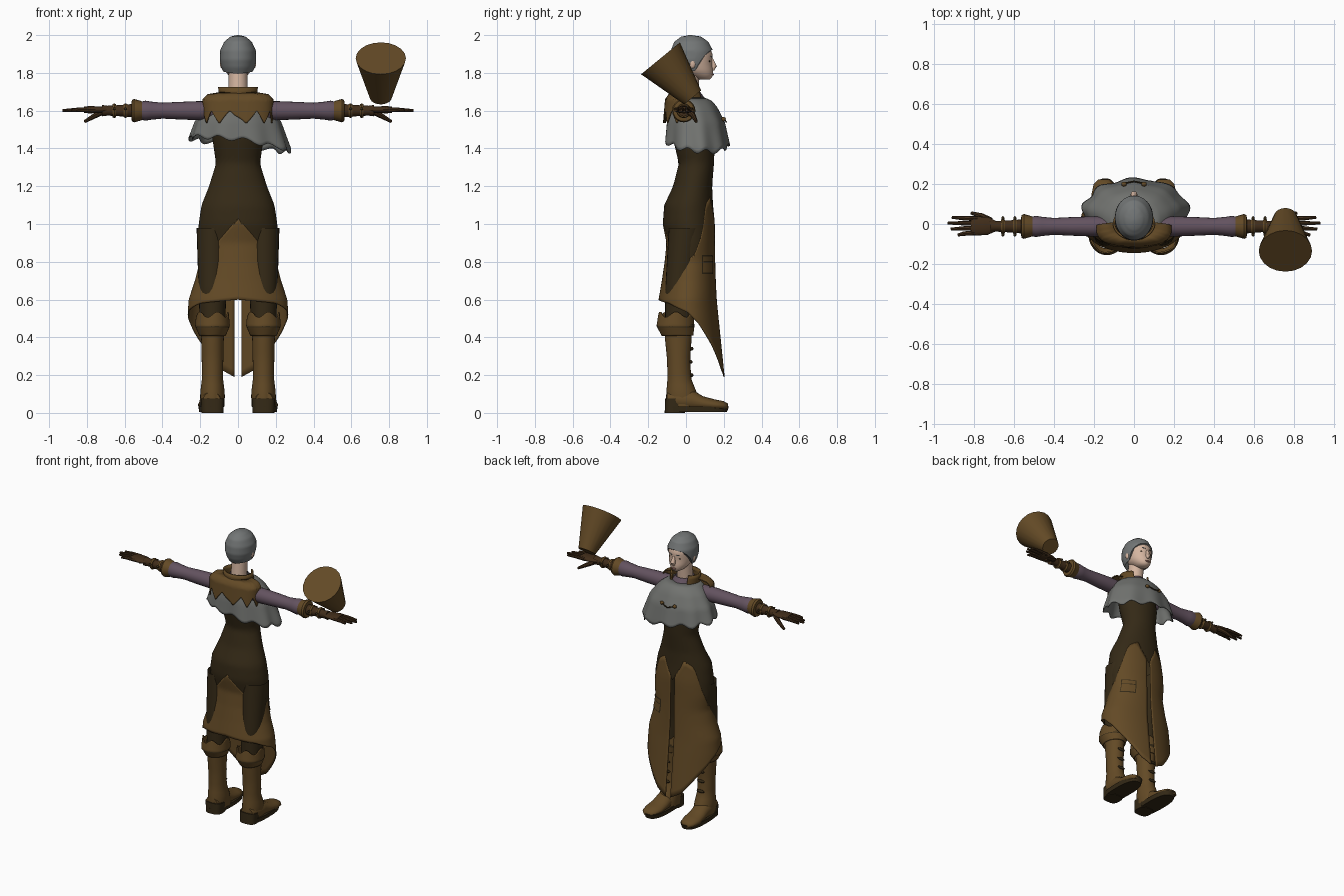
import bpy, bmesh, math
from mathutils import Vector

if "Cube" in bpy.data.objects:
    bpy.data.objects.remove(bpy.data.objects["Cube"])


def material(name, r, g, b):
    m = bpy.data.materials.new(name)
    m.use_nodes = True
    m.diffuse_color = (r, g, b, 1)
    bsdf = m.node_tree.nodes["Principled BSDF"]
    bsdf.inputs["Base Color"].default_value = (r, g, b, 1)
    bsdf.inputs["Roughness"].default_value = 0.9
    return m


leather = material("tan leather", .125, .068, .019)
dark = material("dark brown cloth", .034, .022, .008)
glove = material("glove brown", .052, .026, .010)
grey = material("grey wool", .165, .17, .16)
hair_grey = material("grey hair", .17, .18, .18)
lilac = material("dusty lilac", .125, .085, .115)
skin = material("skin", .66, .46, .35)
lip = material("lip", .40, .20, .16)


def finish(name, bm, mat, thick=0, angle=40):
    bmesh.ops.recalc_face_normals(bm, faces=bm.faces)
    mesh = bpy.data.meshes.new(name)
    bm.to_mesh(mesh)
    bm.free()
    mesh.materials.append(mat)
    ob = bpy.data.objects.new(name, mesh)
    bpy.context.collection.objects.link(ob)
    if thick:
        mod = ob.modifiers.new("thickness", "SOLIDIFY")
        mod.thickness, mod.offset = thick, 0
    bpy.ops.object.select_all(action="DESELECT")
    ob.select_set(True)
    bpy.context.view_layer.objects.active = ob
    bpy.ops.object.shade_smooth_by_angle(angle=math.radians(angle))
    return ob


def loft(name, rings, mat, closed=True, caps=True, thick=0, angle=40):
    bm = bmesh.new()
    vs = [[bm.verts.new(p) for p in ring] for ring in rings]
    n = len(vs[0])
    for lo, hi in zip(vs, vs[1:]):
        for i in range(n if closed else n - 1):
            j = (i + 1) % n
            bm.faces.new((lo[i], lo[j], hi[j], hi[i]))
    if closed and caps:
        bm.faces.new(vs[0])
        bm.faces.new(vs[-1])
    return finish(name, bm, mat, thick, angle)


def lerp(table, v):
    """Read every column of a table, sorted by its first column, at v."""
    if v <= table[0][0]:
        return table[0][1:]
    for a, b in zip(table, table[1:]):
        if v <= b[0]:
            t = (v - a[0]) / (b[0] - a[0])
            return [p + (q - p) * t for p, q in zip(a[1:], b[1:])]
    return table[-1][1:]


def fold(a):
    return 180 - abs(180 - a % 360)


def curve(*pairs):
    return lambda a: lerp(pairs, fold(a))[0]


def shell(name, prof, mat, top, bottom, span=None, cx=0, rows=16, cols=48,
          power=2, grow=0, ripple=None, caps=False, thick=0, angle=40):
    """Upright shell: prof rows are height, half width, back y, front y.
    Angles run round from the front; top and bottom may depend on them."""
    prof = sorted(prof)
    start, end = span or (0, 360)
    count = cols if span is None else cols + 1
    edge = lambda e, a: e(a) if callable(e) else e
    rings = []
    for r in range(rows + 1):
        t, ring = r / rows, []
        for c in range(count):
            a = start + (end - start) * c / cols
            z = edge(top, a) * (1 - t) + edge(bottom, a) * t
            hw, yb, yf = lerp(prof, z)
            k = 1 + (ripple(a, t) if ripple else 0)
            s, q = math.sin(math.radians(a)), math.cos(math.radians(a))
            x = math.copysign(abs(s) ** (2 / power), s) * (hw + grow) * k
            y = math.copysign(abs(q) ** (2 / power), q) * ((yf - yb) / 2 + grow) * k
            ring.append((cx + x, (yf + yb) / 2 + y, z))
        rings.append(ring)
    return loft(name, rings, mat, span is None, caps, thick, angle)


def tube(name, points, radii, mat, flat=1, sides=14):
    """Round bar through points; flat squashes it vertically."""
    pts, rings = [Vector(p) for p in points], []
    axis = (pts[-1] - pts[0]).normalized()
    u = axis.cross(Vector((0, 0, 1))).normalized()
    w = u.cross(axis)
    for p, r in zip(pts, radii):
        ring = []
        for i in range(sides):
            a = math.tau * i / sides
            ring.append(p + u * r * math.cos(a) + w * r * flat * math.sin(a))
        rings.append(ring)
    return loft(name, rings, mat)


def ball(name, centre, size, mat):
    bm = bmesh.new()
    bmesh.ops.create_uvsphere(bm, u_segments=14, v_segments=8, radius=1)
    for v in bm.verts:
        v.co = Vector(c + s * k for c, s, k in zip(centre, size, v.co))
    return finish(name, bm, mat, angle=60)


# Bodice and long split skirt share one body profile
body = [(1.58, .14, -.08, .12), (1.45, .132, -.065, .15), (1.32, .113, -.035, .145),
        (1.2, .15, -.065, .135), (1.1, .19, -.112, .14), (1, .205, -.12, .15),
        (.9, .207, -.10, .15), (.8, .2, -.11, .152), (.7, .225, -.125, .155),
        (.6, .258, -.142, .16), (.5, .265, -.145, .17), (.18, .265, -.145, .203)]
waist = curve((0, 1), (25, 1.14), (45, 1.1), (60, .95), (80, .83), (100, .79),
              (122, .77), (150, .9), (180, 1.02))
hem = curve((0, .18), (20, .23), (45, .36), (70, .47), (90, .53), (130, .58), (180, .6))
shell("bodice", body, dark, 1.58, waist, rows=28, cols=72, grow=.003)
shell("skirt", body, leather, lambda a: waist(a) + .01, hem, span=(4, 356),
      rows=22, cols=90, thick=.006)
shell("pocket_edge", body, dark, .835, .735, span=(28, 62), rows=4, cols=8, grow=.006)
shell("pocket", body, leather, .828, .742, span=(30, 60), rows=4, cols=8, grow=.009)
shell("pocket_flap", body, dark, .803, .797, span=(30, 60), rows=1, cols=8, grow=.011)

# Shoulder cape with rippled hem
cape = [(1.67, .09, -.06, .09), (1.65, .13, -.075, .135), (1.62, .17, -.085, .16),
        (1.54, .225, -.1, .2), (1.4, .272, -.112, .228)]


def cape_hem(a):
    side = math.sin(math.radians(a))
    base = curve((0, 1.42), (50, 1.41), (90, 1.42), (180, 1.45))(a)
    return base - .035 * side + .012 * math.sin(math.radians(a * 11))


shell("cape", cape, grey, 1.67, cape_hem, rows=14, cols=96, thick=.006,
      ripple=lambda a, t: .035 * t * math.sin(math.radians(a * 9 + 90)), angle=60)
for x in (-.05, .05):
    ball("cape_clasp", (x, .199, 1.555), (.014, .012, .012), leather)
tube("clasp_cord", [(-.05, .203, 1.555), (0, .213, 1.54), (.05, .203, 1.555)],
     [.004] * 3, dark, sides=6)

# Leather mantle over the back and shoulders, with a pointed hem
mantle = [(1.695, .095, -.07, .06), (1.685, .16, -.09, .06), (1.66, .185, -.108, .06),
          (1.5, .18, -.122, .07)]
points = lambda a: 1.565 + .035 * math.asin(math.sin(math.radians(a * 10))) / 1.57
shell("mantle", mantle, leather, 1.695, points, span=(82, 278), rows=12, cols=98,
      power=2.6, thick=.006)
neckline = [(1.725, .1, -.075, .08), (1.65, .095, -.08, .1)]
shell("collar", neckline, leather, 1.725, 1.65, span=(38, 322), rows=3, thick=.01)
shell("scarf", [(1.70, .06, -.05, .075), (1.63, .095, -.06, .125)], lilac, 1.7, 1.63, rows=4)

# Neck, head and cropped hair
shell("neck", [(1.83, .048, -.03, .075), (1.62, .055, -.05, .06)], skin, 1.83, 1.62, cols=24)
head = [(1.765, .022, .07, .125), (1.78, .045, .03, .14), (1.81, .068, -.02, .143),
        (1.85, .08, -.05, .138), (1.9, .085, -.065, .14), (1.95, .075, -.05, .12),
        (1.985, .04, -.01, .08)]
shell("head", head, skin, 1.985, 1.765, caps=True, angle=70)
scalp = [(2, .006, .015, .03), (1.992, .04, -.025, .08), (1.965, .073, -.062, .118),
         (1.92, .094, -.08, .142), (1.87, .096, -.083, .146), (1.83, .088, -.072, .14),
         (1.79, .072, -.05, .12)]
hairline = curve((0, 1.925), (35, 1.915), (55, 1.89), (72, 1.85), (82, 1.81), (180, 1.795))
shell("hair", scalp, hair_grey, 2, hairline, rows=24, caps=True, angle=60)

# Face details
tube("nose", [(0, .136, 1.875), (0, .147, 1.835), (0, .14, 1.812)], [.007, .017, .009], skin)
ball("lips", (0, .141, 1.792), (.018, .007, .006), lip)
for s in (-1, 1):
    ball("eye", (s * .034, .124, 1.862), (.013, .005, .005), dark)
    tube("eyebrow", [(s * .016, .139, 1.884), (s * .034, .129, 1.889), (s * .053, .109, 1.882)],
         [.003, .004, .002], hair_grey, sides=6)
    ball("ear", (s * .086, .035, 1.85), (.01, .016, .026), skin)

for s in (-1, 1):
    # Sleeve, cuff and glove lie along x
    def bar(name, spec, mat, y=-.012, z=1.6, flat=1):
        tube(name, [(s * x, y, z) for x, r in spec], [r for x, r in spec], mat, flat, 20)

    bar("sleeve", [(.13, .05), (.22, .05), (.32, .046), (.4, .042), (.46, .048),
                   (.49, .053), (.53, .044)], lilac)
    bar("cuff", [(.5, .046), (.515, .052), (.55, .062), (.562, .056), (.565, .03)], leather)
    bar("glove_wrist", [(.55, .036), (.62, .03), (.69, .026), (.72, .03)], glove)
    for x in (.595, .655):
        bar("wrist_strap", [(x - .01, .034), (x, .039), (x + .01, .034)], leather)
        for y in (-.053, .029):
            ball("strap_stud", (s * x, y, 1.61), (.008, .01, .008), dark)
    bar("palm", [(.69, .026), (.73, .044), (.79, .048), (.815, .04)], glove, -.01, 1.605, .4)
    for y, tip in ((-.048, .88), (-.022, .915), (.004, .93), (.029, .91)):
        tube("finger", [(s * .78, y * .9, 1.605), (s * .85, y, 1.605), (s * tip, y * 1.15, 1.601)],
             [.013, .011, .007], glove, sides=8)
    tube("thumb", [(s * .715, .015, 1.595), (s * .76, .04, 1.572), (s * .812, .055, 1.542)],
         [.017, .014, .008], glove, sides=8)

    # Trouser leg, boot and turned-down boot cuff
    cx = s * .135
    leg = [(1, .085, -.09, .09), (.65, .074, -.11, .04), (.45, .066, -.11, .035)]
    shell("trouser_leg", leg, dark, .98, .45, cx=cx, cols=24)
    boot = [(.52, .065, -.12, .035), (.4, .06, -.112, .03), (.28, .057, -.1, .022),
            (.18, .056, -.098, .028), (.1, .066, -.105, .06), (.03, .062, -.105, .08)]
    shell("boot_shaft", boot, leather, .5, .03, cx=cx, cols=28)
    fold_rows = [(.55, .08, -.138, .035), (.46, .088, -.152, .04), (.41, .066, -.125, .035)]
    shell("boot_cuff", fold_rows, leather, lambda a: .52 + .015 * math.sin(math.radians(a * 5)),
          .41, cx=cx, thick=.008)
    shell("cuff_band", [(.47, .087, -.151, .041), (.45, .088, -.152, .041)], dark, .47, .452,
          cx=cx, rows=1, grow=.003)
    for z, y in ((.2, .03), (.27, .026), (.34, .03)):
        ball("boot_lace", (cx, y, z), (.03, .009, .01), dark)

    # Foot with sole and heel
    foot = []
    for y, hw, zc, hz in ((-.1, .045, .07, .04), (-.04, .06, .07, .06), (.03, .058, .065, .06),
                          (.09, .06, .05, .038), (.15, .063, .042, .03), (.2, .05, .038, .024),
                          (.222, .028, .035, .014)):
        foot.append([(cx + s * (.008 + y * .04) + hw * math.cos(i * math.tau / 20), y,
                      zc + hz * math.sin(i * math.tau / 20)) for i in range(20)])
    loft("foot", foot, leather, angle=60)
    shell("sole", [(0, .062, -.11, .215), (.035, .067, -.112, .228)], dark, .035, .004,
          cx=cx + s * .008, power=2.6, rows=2, caps=True)
    shell("heel", [(0, .058, -.113, -.005), (.08, .062, -.11, .0)], dark, .075, 0,
          cx=cx, power=3, rows=2, caps=True)

# Tilted tapered bucket above the hand
tube("bucket", [(.756, -.135, 1.877), (.756, .035, 1.67)], [.133, .058], leather, sides=20)
